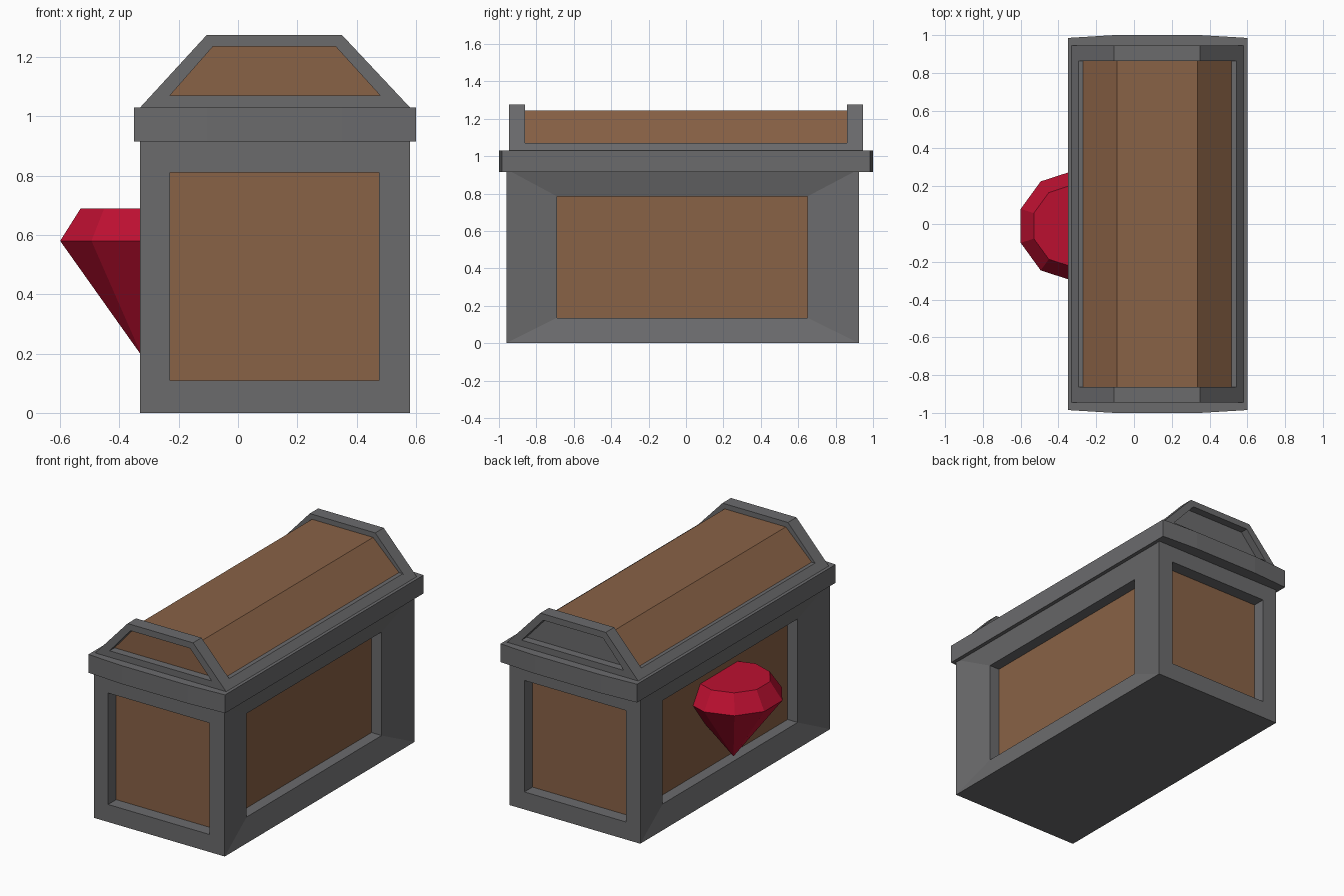
import bpy, bmesh, math
from mathutils import Vector

if "Cube" in bpy.data.objects:
    bpy.data.objects.remove(bpy.data.objects["Cube"], do_unlink=True)


def material(name, rgb):
    mat = bpy.data.materials.new(name)
    mat.use_nodes = True
    mat.diffuse_color = (*rgb, 1)
    mat.node_tree.nodes["Principled BSDF"].inputs["Base Color"].default_value = (*rgb, 1)
    return mat


iron = material("grey iron", (0.147, 0.147, 0.152))
wood = material("brown wood", (0.25, 0.122, 0.061))
ruby = material("red gem", (0.5, 0.005, 0.03))


def finish(name, bm, *mats):
    bmesh.ops.recalc_face_normals(bm, faces=bm.faces)
    mesh = bpy.data.meshes.new(name)
    bm.to_mesh(mesh)
    bm.free()
    for m in mats:
        mesh.materials.append(m)
    obj = bpy.data.objects.new(name, mesh)
    bpy.context.collection.objects.link(obj)
    return obj


def prism(profile, lo, hi, axis):
    """Extrude a 2D profile along y (profile is x, z) or z (profile is x, y)."""
    bm = bmesh.new()

    def place(p, t):
        return (p[0], t, p[1]) if axis == "y" else (p[0], p[1], t)

    rings = [[bm.verts.new(place(p, t)) for p in profile] for t in (lo, hi)]
    for ring in rings:
        bm.faces.new(ring)
    n = len(profile)
    for i in range(n):
        j = (i + 1) % n
        bm.faces.new((rings[0][i], rings[0][j], rings[1][j], rings[1][i]))
    bmesh.ops.recalc_face_normals(bm, faces=bm.faces)
    return bm


def face_towards(bm, direction):
    bm.normal_update()
    return max(bm.faces, key=lambda f: (round(f.normal.dot(direction), 3), f.calc_area()))


def recess(bm, direction, fit, slope, depth, mat_index):
    """Frame a face, fit the inner edge, and sink the panel inside it."""
    d = Vector(direction)
    face = face_towards(bm, d)
    bmesh.ops.inset_individual(bm, faces=[face], thickness=0.03)
    centre = face.calc_center_median()
    for v in face.verts:
        fit(v, centre)
        v.co -= d * slope
    panel = bmesh.ops.extrude_discrete_faces(bm, faces=[face])["faces"][0]
    bmesh.ops.translate(bm, verts=panel.verts, vec=-d * depth)
    panel.material_index = mat_index


def fit_box(axis, lo, hi, bottom, top):
    def fit(v, c):
        v.co[axis] = lo if v.co[axis] < c[axis] else hi
        v.co.z = bottom if v.co.z < c.z else top
    return fit


def fit_lid(v, c):
    right = v.co.x > c.x
    if v.co.z < c.z:
        v.co.x, v.co.z = (0.48 if right else -0.23), 1.07
    else:
        v.co.x, v.co.z = (0.33 if right else -0.085), 1.235


# Chest body with four sunken wooden panels
body = prism([(-0.33, -0.96), (0.58, -0.96), (0.58, 0.925), (-0.33, 0.925)], 0, 0.93, "z")
for s in (-1, 1):
    recess(body, (0, s, 0), fit_box(0, -0.23, 0.475, 0.11, 0.81), 0, 0.08, 1)
    recess(body, (s, 0, 0), fit_box(1, -0.69, 0.65, 0.135, 0.785), 0.037, 0.07, 1)
finish("chest_body", body, iron, wood)

# Rim, bowed slightly outward at both ends
half = [(-0.35, -0.985), (-0.105, -1), (0.35, -1), (0.6, -0.985)]
rim = half + [(x, -y) for x, y in reversed(half)]
finish("lid_rim", prism(rim, 0.915, 1.03, "z"), iron)

# Lid end frames
arch = [(-0.33, 1.03), (0.58, 1.03), (0.35, 1.275), (-0.105, 1.275)]
for name, s, panel in (("front_lid_end", -1, 1), ("back_lid_end", 1, 0)):
    lo, hi = sorted((s * 0.862, s * 0.946))
    end = prism(arch, lo, hi, "y")
    recess(end, (0, s, 0), fit_lid, 0, 0.05, panel)
    finish(name, end, iron, wood)

# Lid sill and wooden roof
sill = [(-0.33, 1.03), (0.58, 1.03), (0.542, 1.07), (-0.293, 1.07)]
finish("lid_sill", prism(sill, -0.862, 0.862, "y"), iron)
roof = [(-0.27, 1.07), (0.515, 1.07), (0.335, 1.243), (-0.09, 1.243)]
finish("lid_roof", prism(roof, -0.862, 0.862, "y"), wood)

# Ten-sided gem set into the side
gem = bmesh.new()
SIDES = 10
CX, CY = -0.323, -0.01


def ring(radius, z):
    angles = [math.tau * (i + 0.5) / SIDES for i in range(SIDES)]
    return [gem.verts.new((CX + radius * math.cos(a), CY + radius * math.sin(a), z)) for a in angles]


girdle, crown = ring(0.291, 0.58), ring(0.218, 0.69)
tip = gem.verts.new((CX, CY, 0.19))
gem.faces.new(crown)
for i in range(SIDES):
    j = (i + 1) % SIDES
    gem.faces.new((girdle[i], girdle[j], crown[j], crown[i]))
    gem.faces.new((tip, girdle[j], girdle[i]))
finish("gem", gem, ruby)
